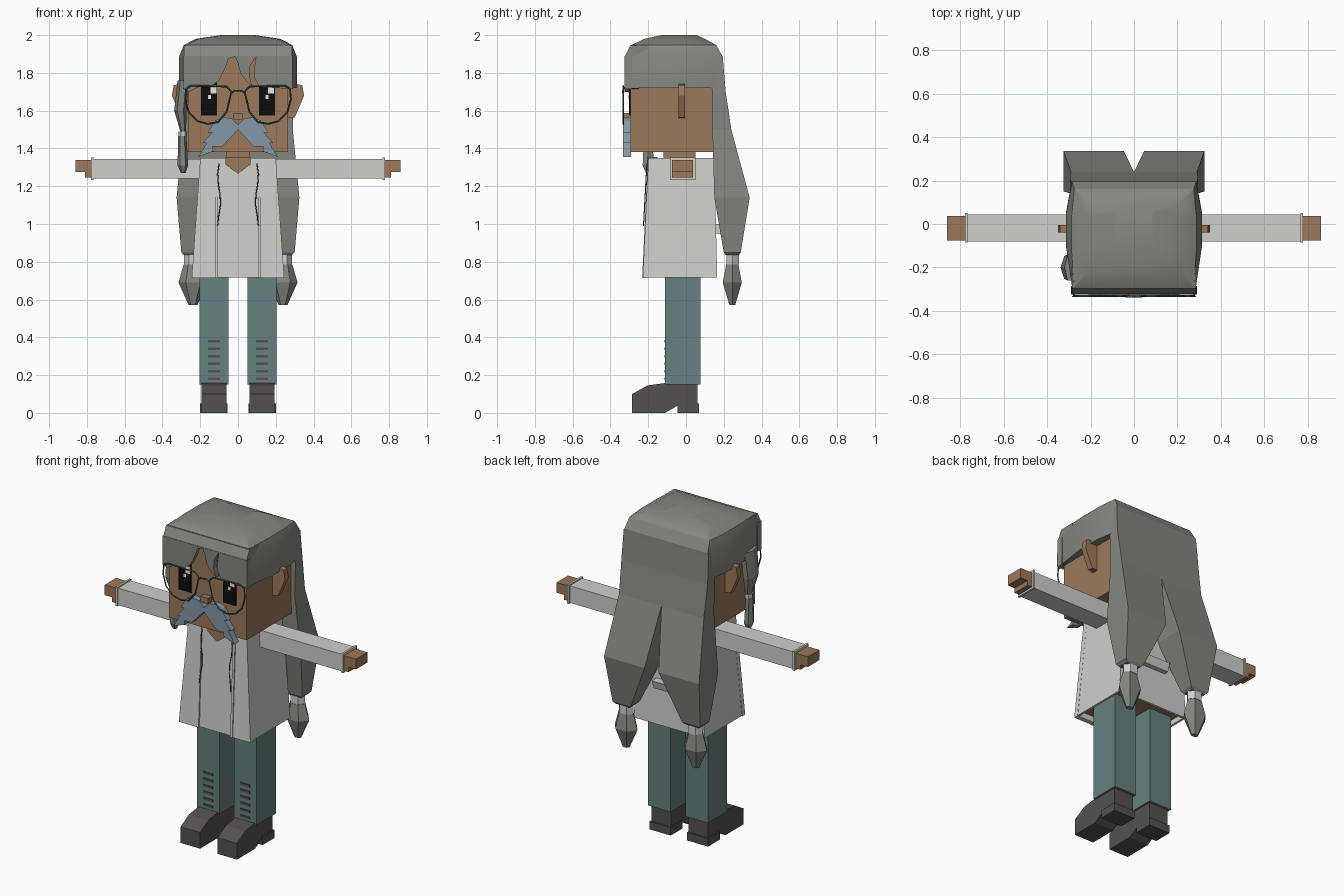
import bpy
import bmesh
import math
from mathutils import Vector

default_cube = bpy.data.objects.get("Cube")
if default_cube:
    bpy.data.objects.remove(default_cube, do_unlink=True)


def make_material(name, red, green, blue):
    material = bpy.data.materials.new(name)
    material.use_nodes = True
    colour = (red, green, blue, 1.0)
    material.diffuse_color = colour
    material.node_tree.nodes["Principled BSDF"].inputs["Base Color"].default_value = colour
    return material


skin = make_material("warm brown skin", .33, .19, .1)
hair = make_material("grey hair", .23, .245, .21)
cloth = make_material("off white cloth", .62, .62, .6)
teal = make_material("teal trousers", .13, .22, .21)
leather = make_material("dark leather", .09, .082, .08)
blue_grey = make_material("blue grey moustache", .23, .31, .39)
wire = make_material("dark teal wire", .04, .085, .09)
black = make_material("black eye", .004, .004, .004)
white = make_material("white highlight", .85, .85, .85)


def finish(name, mesh_builder, material, smooth=False):
    bmesh.ops.recalc_face_normals(mesh_builder, faces=mesh_builder.faces)
    mesh = bpy.data.meshes.new(name)
    mesh_builder.to_mesh(mesh)
    mesh_builder.free()
    mesh.materials.append(material)
    part = bpy.data.objects.new(name, mesh)
    bpy.context.collection.objects.link(part)
    if smooth:
        bpy.ops.object.select_all(action='DESELECT')
        part.select_set(True)
        bpy.context.view_layer.objects.active = part
        bpy.ops.object.shade_smooth_by_angle(angle=math.radians(25))
    return part


def loft(name, rings, material, smooth=False):
    """Skin a stack of point rings and close both ends."""
    builder = bmesh.new()
    loops = [[builder.verts.new(point) for point in ring] for ring in rings]
    for lower, upper in zip(loops, loops[1:]):
        for i in range(len(lower)):
            j = (i + 1) % len(lower)
            builder.faces.new((lower[i], lower[j], upper[j], upper[i]))
    builder.faces.new(loops[0])
    builder.faces.new(loops[-1])
    return finish(name, builder, material, smooth)


def rect(x0, x1, y0, y1, z):
    return [(x0, y0, z), (x1, y0, z), (x1, y1, z), (x0, y1, z)]


def box(name, x0, x1, y0, y1, z0, z1, material):
    return loft(name, [rect(x0, x1, y0, y1, z0), rect(x0, x1, y0, y1, z1)], material)


def plate(name, outline, y0, y1, material):
    """Front outline (x, z) given thickness along y."""
    return loft(name, [[(x, y, z) for x, z in outline] for y in (y0, y1)], material)


def side_prism(name, outline, x0, x1, material):
    """Side outline (y, z) given thickness along x."""
    return loft(name, [[(x, y, z) for y, z in outline] for x in (x0, x1)], material)


def polygon(cx, cy, rx, ry, z, sides=6):
    turns = [math.tau * i / sides for i in range(sides)]
    return [(cx + rx * math.cos(a), cy + ry * math.sin(a), z) for a in turns]


def wire_curve(name, points, radius, material, cyclic=False):
    curve = bpy.data.curves.new(name, 'CURVE')
    curve.dimensions = '3D'
    curve.bevel_depth = radius
    curve.bevel_resolution = 0
    spline = curve.splines.new('POLY')
    spline.points.add(len(points) - 1)
    for target, point in zip(spline.points, points):
        target.co = (*point, 1)
    spline.use_cyclic_u = cyclic
    curve.materials.append(material)
    part = bpy.data.objects.new(name, curve)
    bpy.context.collection.objects.link(part)


# Head, neck and face
box("head", -.265, .265, -.295, .145, 1.38, 1.92, skin)
box("neck", -.06, .06, -.12, .05, 1.33, 1.4, skin)
plate("neck_opening", [(-.065, 1.355), (-.065, 1.315), (0, 1.265), (.065, 1.315), (.065, 1.355)],
      -.206, -.15, skin)
box("nose", -.025, .025, -.33, -.29, 1.553, 1.588, skin)
for side, x in (("right", -.195), ("left", .11)):
    box(side + "_eye", x, x + .085, -.302, -.293, 1.575, 1.75, black)
    box(side + "_large_highlight", x + .05, x + .08, -.305, -.3, 1.69, 1.735, white)
    box(side + "_small_highlight", x + .036, x + .052, -.305, -.3, 1.663, 1.683, white)

# Moustache, one outline mirrored into two halves
moustache = [(0, 1.525), (.035, 1.56), (.085, 1.565), (.12, 1.548), (.16, 1.485), (.137, 1.485),
             (.185, 1.43), (.165, 1.43), (.21, 1.355), (.13, 1.385), (.135, 1.41), (.085, 1.41),
             (.04, 1.455), (0, 1.5)]

# Parts repeated on both sides
for side, s in (("left", 1), ("right", -1)):
    plate(side + "_moustache", [(s * x, z) for x, z in moustache], -.333, -.29, blue_grey)
    ear = [(.25, 1.56), (.3, 1.565), (.325, 1.62), (.35, 1.68), (.34, 1.735), (.29, 1.745), (.25, 1.72)]
    plate(side + "_ear", [(s * x, z) for x, z in ear], -.04, -.005, skin)

    # Spectacles
    lens = [(.035, 1.7), (.06, 1.728), (.25, 1.732), (.275, 1.715), (.28, 1.66), (.26, 1.59),
            (.215, 1.545), (.16, 1.53), (.105, 1.54), (.06, 1.595)]
    wire_curve(side + "_lens_rim", [(s * x, -.332, z) for x, z in lens], .005, wire, True)
    wire_curve(side + "_temple", [(s * .275, -.332, 1.72), (s * .28, -.25, 1.72)], .005, wire)

    # Arms and hands
    box(side + "_sleeve", s * .18, s * .775, -.08, .043, 1.24, 1.345, cloth)
    box(side + "_cuff", s * .765, s * .778, -.086, .05, 1.234, 1.352, cloth)
    box(side + "_palm", s * .77, s * .86, -.075, .037, 1.275, 1.338, skin)
    box(side + "_thumb", s * .77, s * .81, -.075, .037, 1.245, 1.28, skin)

    # Legs, shin stripes and boots
    box(side + "_trouser_leg", s * .05, s * .205, -.11, .078, .15, .78, teal)
    for i in range(6):
        z = .18 + .04 * i
        box(side + "_shin_stripe", s * .095, s * .16, -.115, -.108, z - .007, z + .007, leather)
    boot = [(-.285, 0), (-.285, .1), (-.205, .145), (-.11, .158), (.062, .158), (.062, .05),
            (.07, .045), (.07, 0), (-.045, 0), (-.045, .038), (-.11, 0)]
    side_prism(side + "_boot", boot, s * .06, s * .193, leather)
    box(side + "_boot_welt", s * .056, s * .2, -.045, .07, 0, .05, leather)

    # Coat front panel and hanging cord
    def panel(inner, outer_low, outer_high, depth):
        return [rect(s * inner, s * outer_low, -.225 - depth, -.2, .715),
                rect(s * inner, s * outer_high, -.195 - depth, -.17, 1.35)]
    loft(side + "_coat_panel", panel(.125, .245, .2, .004), cloth)
    loft(side + "_coat_edging", panel(.108, .123, .123, .007), cloth)
    cord = [(.1 + .008 * math.sin(i * 1.3), -.207 - .003 * i, 1.32 - .055 * i) for i in range(7)]
    wire_curve(side + "_cord", [(s * x, y, z) for x, y, z in cord], .003, leather)

    # Long hair bunch, tie and end tuft
    loft(side + "_hair_bunch", [
        rect(0, s * .29, .14, .24, 1.5),
        rect(s * .048, s * .325, .15, .337, 1.14),
        rect(s * .175, s * .3, .2, .29, .85),
        rect(s * .19, s * .285, .21, .28, .835)], hair)
    loft(side + "_hair_tie", [polygon(s * .235, .247, .05, .038, z) for z in (.785, .845)], cloth)
    tuft_levels = [(.04, .57, .3), (.155, .69, 1), (.1, .785, .65)]
    loft(side + "_hair_tuft", [polygon(s * .238, .245, .077 * scale, .058 * scale, z)
                               for width, z, scale in tuft_levels], hair)

wire_curve("spectacle_bridge", [(-.04, -.332, 1.69), (-.02, -.334, 1.705),
                                (.02, -.334, 1.705), (.04, -.332, 1.69)], .005, wire)

# Coat: tapered shell, hollow hem with the body showing underneath
coat = loft("coat", [rect(-.23, .23, -.21, .15, .75),
                     rect(-.23, .23, -.21, .15, .718),
                     rect(-.243, .243, -.222, .165, .718),
                     rect(-.2, .2, -.195, .15, 1.35)], cloth)
coat.data.materials.append(skin)
for face in coat.data.polygons:
    if face.center.z < .76 and face.normal.z < -.9 and face.center.z > .73:
        face.material_index = 1
loft("half_belt", [rect(-.09, .09, .15, .19, .95), rect(-.09, .09, .15, .205, 1.0)], cloth)


# Hair cap: bulging rings that close into a shallow dome
def cap_ring(width, bulge, y0, y1, z):
    middle = (y0 + y1) / 2
    half = [(width, y0), (width + bulge, middle - .06), (width + bulge, middle + .1), (width, y1)]
    ring = half + [(-x, y) for x, y in reversed(half)]
    return [(x, y, z) for x, y in ring]


loft("hair_cap", [cap_ring(.285, .027, -.29, .205, 1.72),
                  cap_ring(.285, .027, -.29, .195, 1.885),
                  cap_ring(.275, .012, -.29, .16, 1.947),
                  cap_ring(.21, .015, -.22, .1, 1.98),
                  cap_ring(.08, .01, -.13, .04, 2.0)], hair, True)
side_prism("hair_brow", [(-.325, 1.885), (-.295, 1.945), (-.2, 1.947), (-.2, 1.885)],
           -.285, .285, hair)
loft("back_hair", [rect(-.29, .29, .14, .24, 1.5),
                   rect(-.295, .295, .14, .21, 1.7),
                   rect(-.29, .29, .1, .195, 1.88)], hair)

# Fringe with two partings
fringe = [(-.288, 1.89), (-.29, 1.715), (-.26, 1.7), (-.21, 1.725), (-.14, 1.73), (-.1, 1.76),
          (-.07, 1.82), (-.05, 1.875), (-.015, 1.885), (0, 1.85), (.012, 1.8), (.045, 1.755),
          (.075, 1.73), (.06, 1.78), (.065, 1.84), (.095, 1.886), (.085, 1.82), (.085, 1.775),
          (.115, 1.725), (.29, 1.715), (.288, 1.89)]
plate("fringe", fringe, -.325, -.285, hair)

# Side lock ending in a small tied braid
loft("side_lock", [polygon(-.29, -.2, .015, .03, 1.49),
                   polygon(-.305, -.2, .033, .06, 1.6),
                   polygon(-.29, -.2, .03, .07, 1.76)], hair)
loft("braid_tie", [polygon(-.292, -.2, .022, .026, z) for z in (1.465, 1.49)], cloth)
loft("braid", [polygon(-.29, -.2, .012, .014, 1.27),
               polygon(-.292, -.2, .028, .034, 1.31),
               polygon(-.295, -.2, .022, .026, 1.465)], hair)
